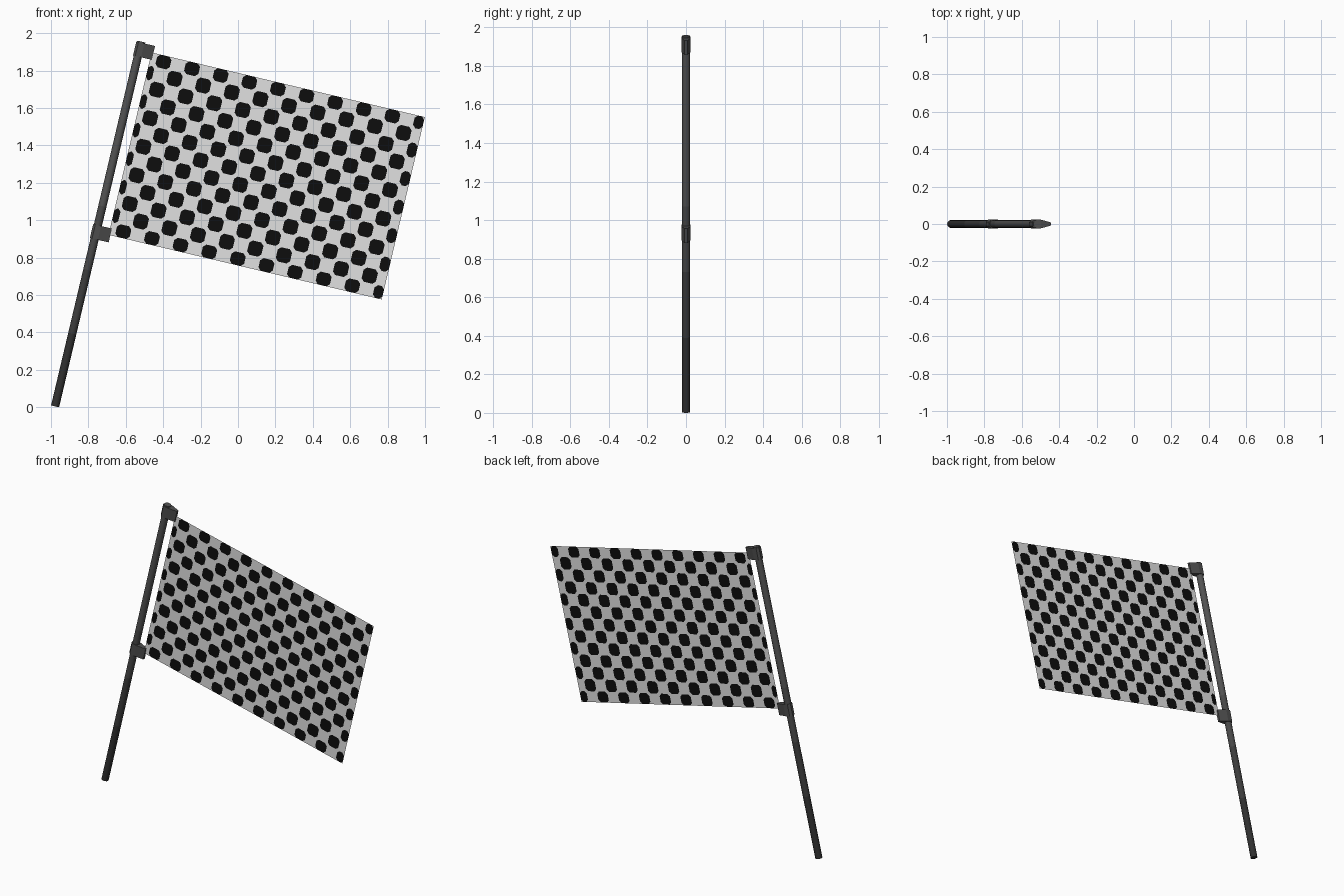
import bpy, bmesh, math
from mathutils import Matrix

if "Cube" in bpy.data.objects:
    bpy.data.objects.remove(bpy.data.objects["Cube"])

# Everything is built upright, then leaned to the right about the pole foot
LEAN = Matrix.Translation((-0.978, 0, 0.005)) @ Matrix.Rotation(math.radians(13.3), 4, 'Y')


def material(name, r, g, b):
    m = bpy.data.materials.new(name)
    m.diffuse_color = (r, g, b, 1)
    m.use_nodes = True
    m.node_tree.nodes["Principled BSDF"].inputs["Base Color"].default_value = m.diffuse_color
    return m


WHITE = material("cloth white", 0.75, 0.75, 0.75)
BLACK = material("cloth black", 0.004, 0.004, 0.004)
CLAMP = material("clamp grey", 0.075, 0.075, 0.075)
SHADES = [material("pole grey %d" % i, v, v, v)
          for i, v in enumerate((0.030, 0.045, 0.065, 0.085))]


def finish(name, bm, mats):
    bm.transform(LEAN)
    me = bpy.data.meshes.new(name)
    bm.to_mesh(me)
    bm.free()
    for m in mats:
        me.materials.append(m)
    ob = bpy.data.objects.new(name, me)
    bpy.context.collection.objects.link(ob)
    return ob


# Pole: twelve-sided rod in bands that get darker towards the foot
bm = bmesh.new()
SIDES, R = 12, 0.022
levels = [0, 0.4, 0.75, 1.1, 2.004]
rings = [[bm.verts.new((R * math.cos(2 * math.pi * k / SIDES),
                        R * math.sin(2 * math.pi * k / SIDES), z))
          for k in range(SIDES)] for z in levels]
for i in range(len(levels) - 1):
    for k in range(SIDES):
        n = (k + 1) % SIDES
        f = bm.faces.new((rings[i][k], rings[i][n], rings[i + 1][n], rings[i + 1][k]))
        f.material_index = i
        f.smooth = True
bm.faces.new(rings[0][::-1])
bm.faces.new(rings[-1]).material_index = len(levels) - 2
pole = finish("pole", bm, SHADES)
bpy.context.view_layer.objects.active = pole
pole.select_set(True)
bpy.ops.object.shade_smooth_by_angle(angle=math.radians(40))


# Clamps: collars round the pole that taper to a thin grip on the cloth
def clamp(name, z0, z1):
    half = [(-0.026, 0.010), (-0.014, 0.024), (0.018, 0.024), (0.077, 0.008)]
    outline = [(x, -y) for x, y in half] + half[::-1]
    bm = bmesh.new()
    f = bm.faces.new([bm.verts.new((x, y, z0)) for x, y in outline])
    ext = bmesh.ops.extrude_face_region(bm, geom=[f])
    top = [v for v in ext["geom"] if isinstance(v, bmesh.types.BMVert)]
    bmesh.ops.translate(bm, verts=top, vec=(0, 0, z1 - z0))
    bmesh.ops.recalc_face_normals(bm, faces=bm.faces)
    finish(name, bm, [CLAMP])


clamp("upper_clamp", 1.922, 1.998)
clamp("lower_clamp", 0.919, 0.995)

# Cloth: flat sheet of checks, with trimmed corners and narrower border cells
U0, U1, W0, W1 = 0.067, 1.568, 0.958, 1.960
COLS, ROWS, CELL, TRIM = 20, 13, 0.0786, 0.016


def cuts(start, end, first, count, step):
    return [start] + [start + first + step * i for i in range(count - 1)] + [end]


us = cuts(U0, U1, 0.034, COLS, CELL)
ws = cuts(W0, W1, 0.070, ROWS, (W1 - W0 - 0.14) / (ROWS - 2))
bm = bmesh.new()


def patch(points, index):
    f = bm.faces.new([bm.verts.new((x, 0, z)) for x, z in points])
    f.material_index = index


for i in range(COLS):
    for j in range(ROWS):
        a, b, c, d = us[i], us[i + 1], ws[j], ws[j + 1]
        corners = [(a, c), (b, c), (b, d), (a, d)]
        if (i + j) % 2 == 0:
            patch(corners, 0)
            continue
        t = min(TRIM, (b - a) * 0.4)
        shape = []
        for k, (x, z) in enumerate(corners):
            sx = t if x == a else -t
            sz = t if z == c else -t
            pair = [(x, z + sz), (x + sx, z)]
            if k % 2:
                pair.reverse()
            shape += pair
            patch([(x, z), pair[1], pair[0]], 0)
        patch(shape, 1)
bmesh.ops.remove_doubles(bm, verts=bm.verts, dist=0.0005)
finish("checkered_cloth", bm, [WHITE, BLACK])
